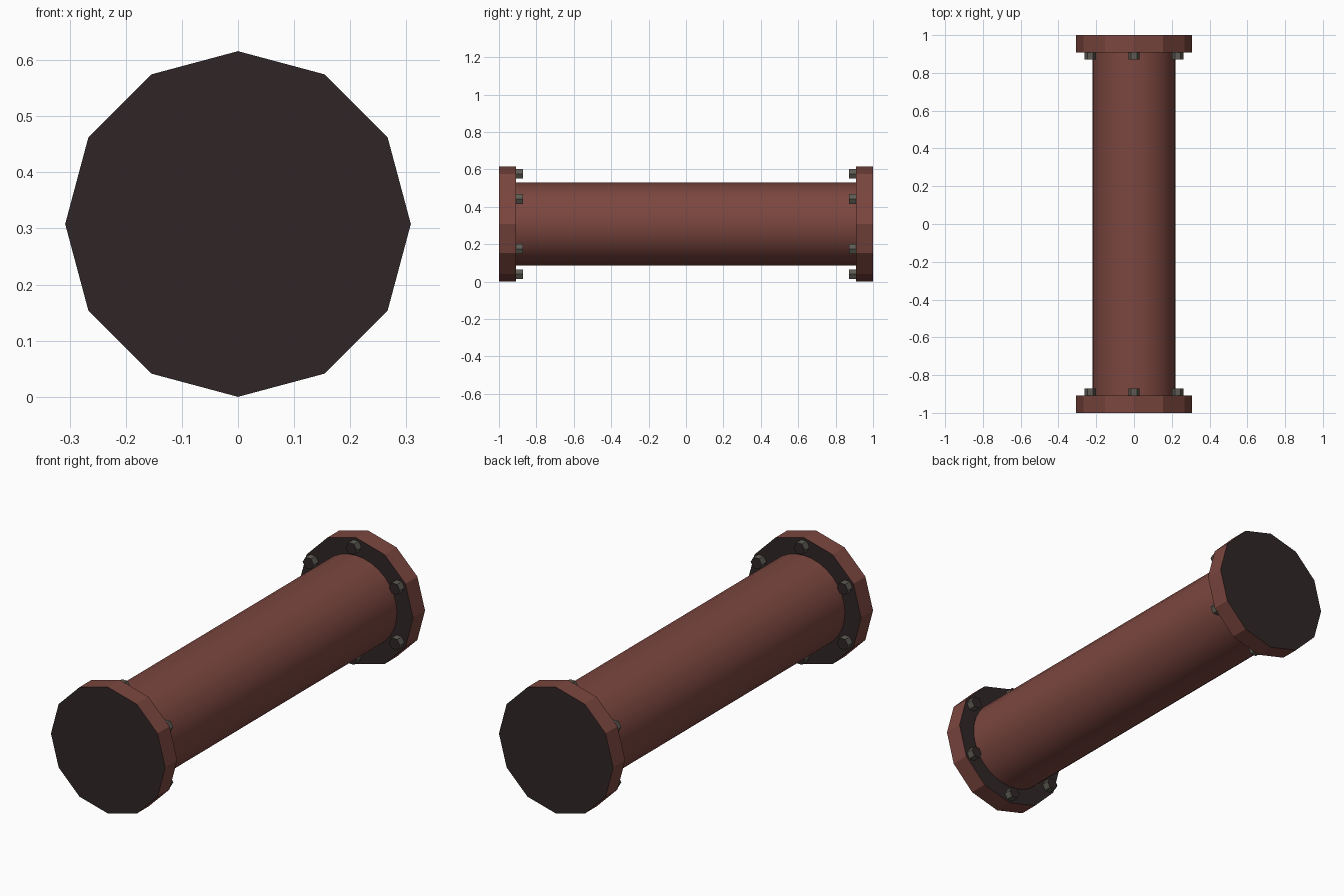
import bpy
import math
from mathutils import Matrix, Vector

cube = bpy.data.objects.get("Cube")
if cube:
    bpy.data.objects.remove(cube, do_unlink=True)


def make_material(name, rgb):
    mat = bpy.data.materials.new(name)
    mat.use_nodes = True
    color = (*rgb, 1.0)
    mat.diffuse_color = color
    mat.node_tree.nodes["Principled BSDF"].inputs["Base Color"].default_value = color
    return mat


RUST = make_material("rust red", (0.2, 0.062, 0.05))
DARK = make_material("dark iron", (0.03, 0.019, 0.019))
STEEL = make_material("bolt grey", (0.11, 0.105, 0.085))

CENTER_Z = 0.308      # axis height
FLANGE_RADIUS = 0.308
FLANGE_DEPTH = 0.092
PIPE_RADIUS = 0.221
BOLT_CIRCLE = 0.268


def cylinder_y(name, radius, y0, y1, sides, side_mat, end_mat, x=0.0, z=CENTER_Z):
    """Cylinder along y, with end faces in their own colour."""
    bpy.ops.mesh.primitive_cylinder_add(vertices=sides, radius=radius, depth=abs(y1 - y0))
    obj = bpy.context.object
    obj.name = name
    obj.data.transform(Matrix.Rotation(math.pi / 2, 4, "X"))
    obj.location = Vector((x, (y0 + y1) / 2, z))
    obj.data.materials.append(side_mat)
    obj.data.materials.append(end_mat)
    for face in obj.data.polygons:
        face.material_index = 1 if abs(face.normal.y) > 0.9 else 0
    return obj


# Pipe body
inner = 1.0 - FLANGE_DEPTH
pipe = cylinder_y("pipe", PIPE_RADIUS, -inner - 0.01, inner + 0.01, 32, RUST, DARK)
bpy.ops.object.shade_smooth_by_angle(angle=math.radians(40))

# Flange and ring of six bolts at each end
for label, s in (("front", -1), ("back", 1)):
    cylinder_y(f"{label}_flange", FLANGE_RADIUS, s * inner, s, 12, RUST, DARK)
    for i in range(6):
        a = math.radians(90 + 60 * i)
        bolt = cylinder_y(f"{label}_bolt_{i + 1}", 0.03, s * (inner - 0.036), s * (inner + 0.01),
                          6, STEEL, DARK,
                          BOLT_CIRCLE * math.cos(a), CENTER_Z + BOLT_CIRCLE * math.sin(a))
        # Corners of each hexagon point sideways
        bolt.data.transform(Matrix.Rotation(math.pi / 6, 4, "Y"))
